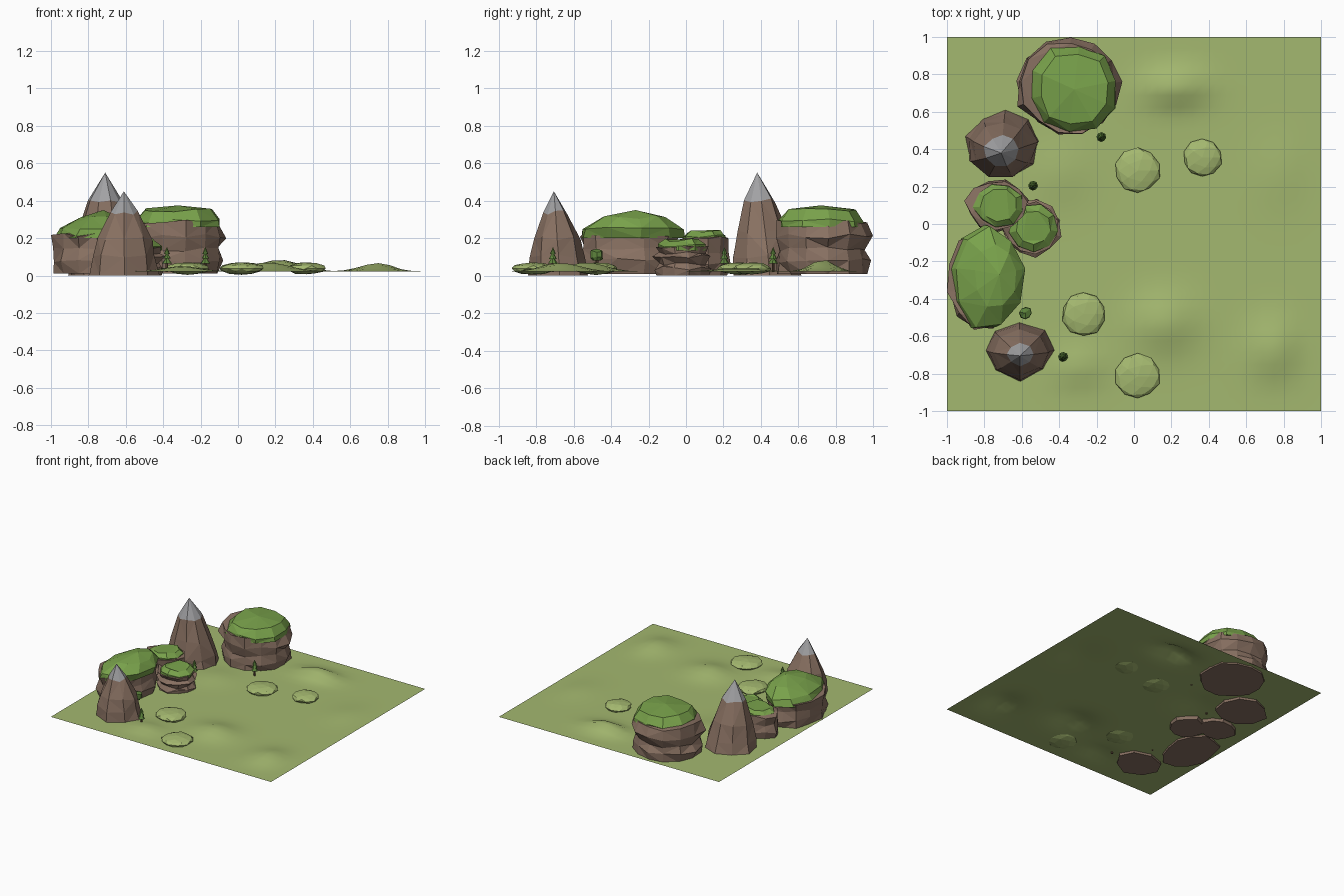
import bpy, bmesh, math, random

if "Cube" in bpy.data.objects:
    bpy.data.objects.remove(bpy.data.objects["Cube"])


def material(name, r, g, b):
    m = bpy.data.materials.new(name)
    m.use_nodes = True
    m.diffuse_color = (r, g, b, 1)
    m.node_tree.nodes["Principled BSDF"].inputs["Base Color"].default_value = (r, g, b, 1)
    return m


MEADOW = material("meadow green", 0.37, 0.48, 0.16)
GRASS = material("plateau grass", 0.19, 0.36, 0.07)
ROCK = material("brown rock", 0.25, 0.165, 0.122)
STONE = material("grey stone", 0.36, 0.36, 0.37)
LEAF = material("tree green", 0.11, 0.23, 0.045)
BARK = material("bark", 0.14, 0.08, 0.05)


def finish(bm, name, mats):
    for v in bm.verts:
        v.co.x = max(-1, min(1, v.co.x))
        v.co.y = max(-1, min(1, v.co.y))
        v.co.z = max(0, v.co.z)
    bmesh.ops.recalc_face_normals(bm, faces=bm.faces)
    me = bpy.data.meshes.new(name)
    bm.to_mesh(me)
    bm.free()
    for m in mats:
        me.materials.append(m)
    ob = bpy.data.objects.new(name, me)
    bpy.context.collection.objects.link(ob)
    return ob


def loft(name, centre, radii, rings, mats, sides=10, jitter=0.06, seed=0,
         shift=(0, 0), apex=None, split=None):
    """Rough stacked rings (z, scale); shift leans the top, split is the ring where colour changes."""
    rng = random.Random(seed)
    bm = bmesh.new()
    low, high = rings[0][0], apex or rings[-1][0]
    turn = rng.random()
    base = [1 + rng.uniform(-jitter, jitter) for _ in range(sides)]
    loops = []
    for k, (z, s) in enumerate(rings):
        t = (z - low) / (high - low)
        loop = []
        for i in range(sides):
            a = 2 * math.pi * (i + turn) / sides
            r = s * base[i] * (1 + rng.uniform(-jitter, jitter))
            dz = rng.uniform(-jitter, jitter) * 0.2 if k else 0
            loop.append(bm.verts.new((centre[0] + shift[0] * t + radii[0] * r * math.cos(a),
                                      centre[1] + shift[1] * t + radii[1] * r * math.sin(a),
                                      z + dz)))
        loops.append(loop)
    for k, (a, b) in enumerate(zip(loops, loops[1:])):
        for i in range(sides):
            j = (i + 1) % sides
            f = bm.faces.new((a[i], a[j], b[j], b[i]))
            f.material_index = int(split is not None and k >= split)
    bm.faces.new(loops[0][::-1])
    top = loops[-1]
    if apex:
        tip = bm.verts.new((centre[0] + shift[0], centre[1] + shift[1], apex))
        for i in range(sides):
            f = bm.faces.new((top[i], top[(i + 1) % sides], tip))
            f.material_index = len(mats) - 1
    else:
        bm.faces.new(top)
    bmesh.ops.triangulate(bm, faces=bm.faces)
    return finish(bm, name, mats)


# Gently rolling ground sheet
BUMPS = [(0.22, 0.73, 0.065, 0.16, 0.09), (0.16, -0.53, 0.05, 0.16, 0.14),
         (0.75, -0.67, 0.045, 0.13, 0.15), (0.8, 0.28, 0.015, 0.16, 0.18),
         (-0.4, 0.27, 0.02, 0.15, 0.15), (-0.3, -0.77, 0.03, 0.13, 0.1)]
bm = bmesh.new()
bmesh.ops.create_grid(bm, x_segments=32, y_segments=32, size=1)
for v in bm.verts:
    x, y = v.co.x, v.co.y
    fade = min(1, 5 * (1 - max(abs(x), abs(y))))
    v.co.z = 0.022 + fade * sum(h * math.exp(-((x - cx) / sx) ** 2 - ((y - cy) / sy) ** 2)
                                for cx, cy, h, sx, sy in BUMPS)
ground = finish(bm, "ground", [MEADOW])
for p in ground.data.polygons:
    p.use_smooth = True

# Low faceted grass mounds
MOUNDS = [(0.02, 0.285, 0.12), (0.365, 0.355, 0.105), (-0.27, -0.48, 0.12), (0.02, -0.815, 0.12)]
for n, (x, y, r) in enumerate(MOUNDS):
    rng = random.Random(n)
    bm = bmesh.new()
    bmesh.ops.create_icosphere(bm, subdivisions=2, radius=1)
    for v in bm.verts:
        v.co *= 1 + rng.uniform(-0.07, 0.05)
        v.co = (x + v.co.x * r, y + v.co.y * r, 0.038 + v.co.z * 0.033)
    finish(bm, f"grass_mound_{n + 1}", [MEADOW])

# Large back mesa
loft("back_mesa_rock", (-0.34, 0.73), (0.27, 0.26),
     [(0.01, 0.93), (0.08, 1), (0.14, 0.93), (0.21, 1.03), (0.29, 0.96)], [ROCK], 13, seed=4)
loft("back_mesa_grass", (-0.32, 0.72), (0.25, 0.25),
     [(0.26, 0.97), (0.295, 0.98), (0.35, 0.78)], [GRASS], 10, 0.05, 7, apex=0.375)

# Long front mesa with a ridge leaning inward
loft("front_mesa_rock", (-0.8, -0.29), (0.19, 0.27),
     [(0.01, 0.96), (0.08, 1.02), (0.15, 0.95), (0.22, 1)], [ROCK], 12, seed=12)
loft("front_mesa_grass", (-0.8, -0.29), (0.195, 0.275),
     [(0.2, 0.99), (0.25, 0.97), (0.31, 0.6)], [GRASS], 9, 0.05, 3,
     shift=(0.08, 0.02), apex=0.35)

# Two small mesas in the middle, the lower one layered
loft("upper_small_mesa_rock", (-0.735, 0.1), (0.16, 0.135),
     [(0, 0.95), (0.07, 1.02), (0.13, 0.93), (0.2, 1)], [ROCK], 11, seed=8)
loft("upper_small_mesa_grass", (-0.725, 0.1), (0.135, 0.12),
     [(0.18, 0.98), (0.21, 0.95), (0.235, 0.72)], [GRASS], 9, 0.05, 5)
loft("lower_small_mesa_rock", (-0.545, -0.02), (0.155, 0.15),
     [(0, 0.9), (0.04, 0.98), (0.065, 0.84), (0.1, 1.02), (0.12, 0.84), (0.15, 0.95)],
     [ROCK], 11, seed=9)
loft("lower_small_mesa_grass", (-0.54, -0.02), (0.13, 0.13),
     [(0.135, 0.97), (0.16, 1), (0.19, 0.7)], [GRASS], 9, 0.05, 6)

# Stone-tipped mountains
loft("back_mountain", (-0.7, 0.425), (0.2, 0.19),
     [(0, 1), (0.1, 0.9), (0.23, 0.74), (0.4, 0.45)], [ROCK, STONE], 9, 0.06, 21,
     shift=(-0.01, -0.045), apex=0.55)
loft("front_mountain", (-0.61, -0.675), (0.195, 0.155),
     [(0, 1), (0.1, 0.92), (0.2, 0.78), (0.335, 0.38)], [ROCK, STONE], 8, 0.06, 31,
     shift=(0, -0.03), apex=0.45)

# Small conifers: trunk and three stacked cones
for n, (x, y) in enumerate([(-0.175, 0.465), (-0.54, 0.205), (-0.38, -0.71)]):
    loft(f"tree_trunk_{n + 1}", (x, y), (0.007, 0.007),
         [(0.02, 1), (0.08, 1)], [BARK], 6, 0)
    for k in range(3):
        z = 0.065 + k * 0.025
        loft(f"tree_tier_{n + 1}_{k + 1}", (x, y), (0.026, 0.026),
             [(z, 1 - 0.2 * k)], [LEAF], 8, 0.03, k, apex=z + 0.038)

# Round bush tree
loft("bush_trunk", (-0.58, -0.475), (0.008, 0.008), [(0.02, 1), (0.1, 1)], [BARK], 6, 0)
loft("bush_crown", (-0.58, -0.475), (0.034, 0.034),
     [(0.08, 0.6), (0.1, 1), (0.125, 0.9)], [LEAF], 8, 0.06, 2, apex=0.143)
